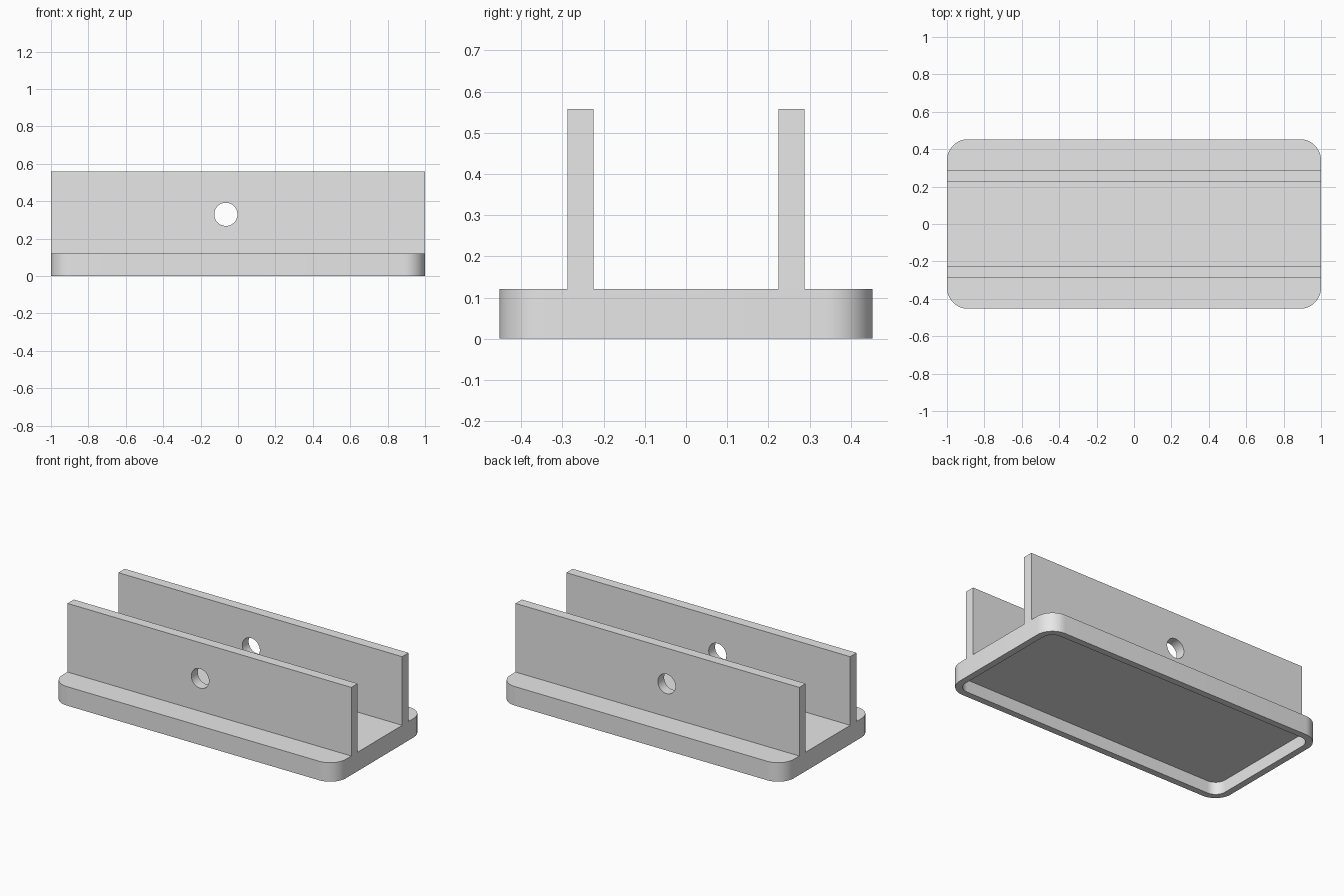
import bpy
import bmesh
from math import cos, sin, pi, radians

if "Cube" in bpy.data.objects:
    bpy.data.objects.remove(bpy.data.objects["Cube"], do_unlink=True)

HALF_X, HALF_Y = 1.0, 0.453      # base half sizes
BASE_TOP, TOP = 0.121, 0.558     # heights
CORNER, SHELL = 0.112, 0.042     # corner radius, shell thickness
WALL_Y, WALL_T = 0.256, 0.064    # wall centre and thickness
HOLE_X, HOLE_Z, HOLE_R = -0.065, 0.33, 0.062

grey = bpy.data.materials.new("light grey")
grey.use_nodes = True
grey.diffuse_color = (0.8, 0.8, 0.8, 1)
grey.node_tree.nodes["Principled BSDF"].inputs["Base Color"].default_value = (0.8, 0.8, 0.8, 1)


def make_object(name, bm):
    bmesh.ops.recalc_face_normals(bm, faces=bm.faces)
    mesh = bpy.data.meshes.new(name)
    bm.to_mesh(mesh)
    bm.free()
    mesh.materials.append(grey)
    obj = bpy.data.objects.new(name, mesh)
    bpy.context.collection.objects.link(obj)
    return obj


def activate(obj):
    bpy.ops.object.select_all(action='DESELECT')
    obj.select_set(True)
    bpy.context.view_layer.objects.active = obj


def rounded_ring(bm, inset, z, steps=12):
    r = CORNER - inset
    cx, cy = HALF_X - CORNER, HALF_Y - CORNER
    verts = []
    for i, (sx, sy) in enumerate([(1, 1), (-1, 1), (-1, -1), (1, -1)]):
        for k in range(steps + 1):
            a = (i + k / steps) * pi / 2
            verts.append(bm.verts.new((sx * cx + r * cos(a), sy * cy + r * sin(a), z)))
    return verts


# Base tray, hollow underneath
bm = bmesh.new()
rings = [rounded_ring(bm, inset, z) for inset, z in
         [(0, BASE_TOP), (0, 0), (SHELL, 0), (SHELL, BASE_TOP - SHELL)]]
for a, b in zip(rings, rings[1:]):
    for i in range(len(a)):
        j = (i + 1) % len(a)
        bm.faces.new((a[i], a[j], b[j], b[i]))
bm.faces.new(rings[0])
bm.faces.new(rings[-1])
base = make_object("base_tray", bm)
activate(base)
bpy.ops.object.shade_smooth_by_angle(angle=radians(30))

# Cutter for the pin holes
bpy.ops.mesh.primitive_cylinder_add(vertices=48, radius=HOLE_R, depth=2,
                                    location=(HOLE_X, 0, HOLE_Z), rotation=(pi / 2, 0, 0))
cutter = bpy.context.object
cutter.name = "hole_cutter"
cutter.hide_render = True

# Two upright walls with a pin hole
for name, side in (("front_wall", -1), ("back_wall", 1)):
    bm = bmesh.new()
    bmesh.ops.create_cube(bm, size=1)
    bmesh.ops.scale(bm, vec=(2 * HALF_X, WALL_T, TOP - BASE_TOP), verts=bm.verts)
    bmesh.ops.translate(bm, vec=(0, side * WALL_Y, (TOP + BASE_TOP) / 2), verts=bm.verts)
    wall = make_object(name, bm)
    cut = wall.modifiers.new("pin_hole", 'BOOLEAN')
    cut.operation = 'DIFFERENCE'
    cut.solver = 'EXACT'
    cut.object = cutter
    activate(wall)
    bpy.ops.object.modifier_apply(modifier=cut.name)
    bpy.ops.object.shade_smooth_by_angle(angle=radians(30))

bpy.data.objects.remove(cutter, do_unlink=True)
